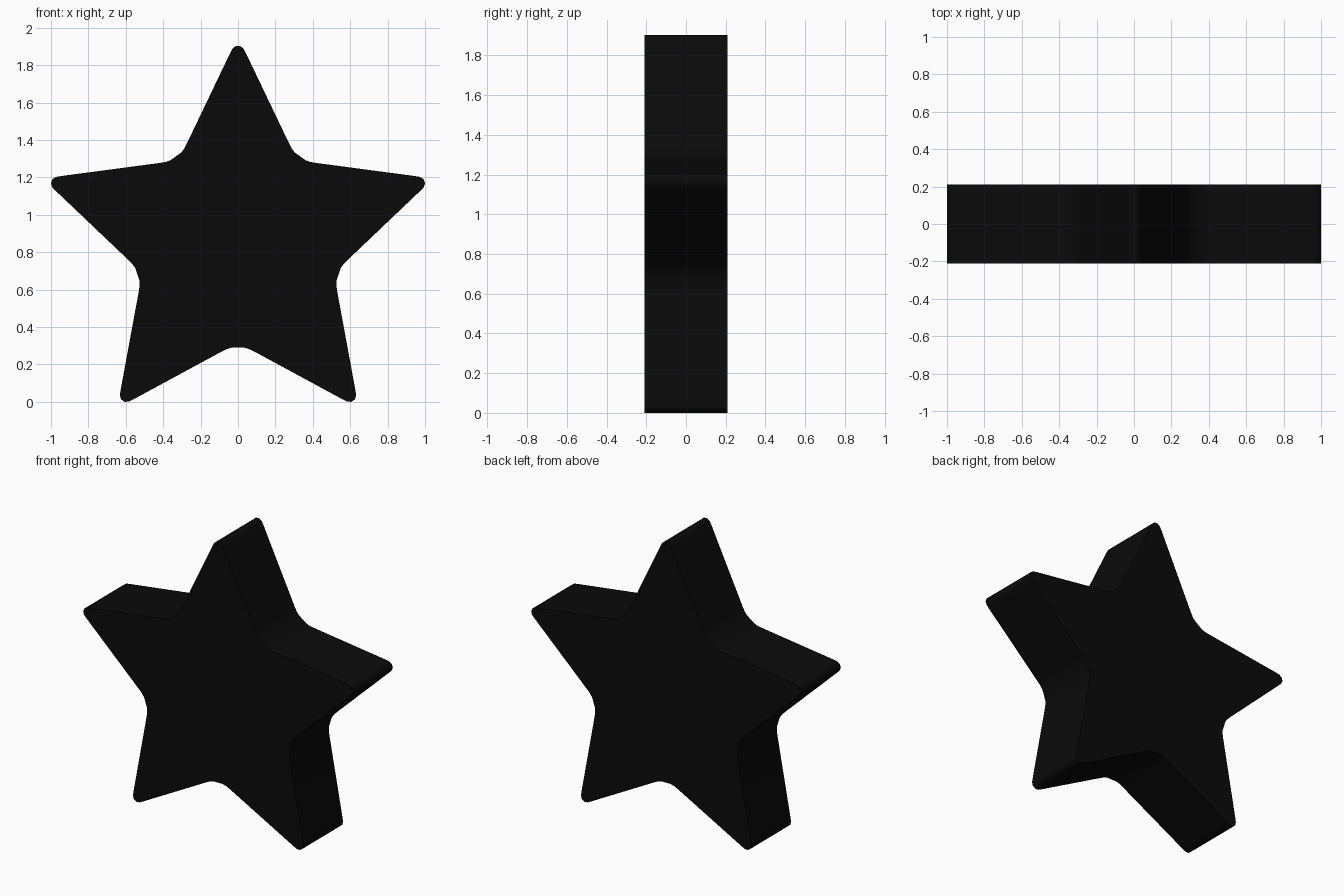
import bpy, bmesh, math

if "Cube" in bpy.data.objects:
    bpy.data.objects.remove(bpy.data.objects["Cube"])

CENTRE_Z = 0.855
HALF_DEPTH = 0.21

# Half of one arm: rounded tip down to the rounded valley (sideways, outward)
HALF_ARM = [(0.012, 1.048), (0.030, 1.033), (0.043, 1.008),
            (0.275, 0.523), (0.288, 0.499), (0.304, 0.478)]
ARM = [(-x, r) for x, r in reversed(HALF_ARM)] + HALF_ARM

# Star outline: the arm repeated five times
outline = []
for i in range(5):
    a = i * math.tau / 5
    for x, r in ARM:
        outline.append((x * math.cos(a) + r * math.sin(a),
                        CENTRE_Z + r * math.cos(a) - x * math.sin(a)))

# Extrude the outline front to back
bm = bmesh.new()
face = bm.faces.new([bm.verts.new((x, -HALF_DEPTH, z)) for x, z in outline])
ext = bmesh.ops.extrude_face_region(bm, geom=[face], use_keep_orig=True)
verts = [v for v in ext["geom"] if isinstance(v, bmesh.types.BMVert)]
bmesh.ops.translate(bm, verts=verts, vec=(0, 2 * HALF_DEPTH, 0))
bmesh.ops.recalc_face_normals(bm, faces=bm.faces)
mesh = bpy.data.meshes.new("star")
bm.to_mesh(mesh)
bm.free()

star = bpy.data.objects.new("star", mesh)
bpy.context.collection.objects.link(star)

# Black finish
black = bpy.data.materials.new("black")
black.diffuse_color = (0.003, 0.003, 0.003, 1)
black.use_nodes = True
black.node_tree.nodes["Principled BSDF"].inputs["Base Color"].default_value = black.diffuse_color
mesh.materials.append(black)

# Smooth rounded walls, crisp front and back rims
bpy.context.view_layer.objects.active = star
star.select_set(True)
bpy.ops.object.shade_smooth_by_angle(angle=math.radians(40))
